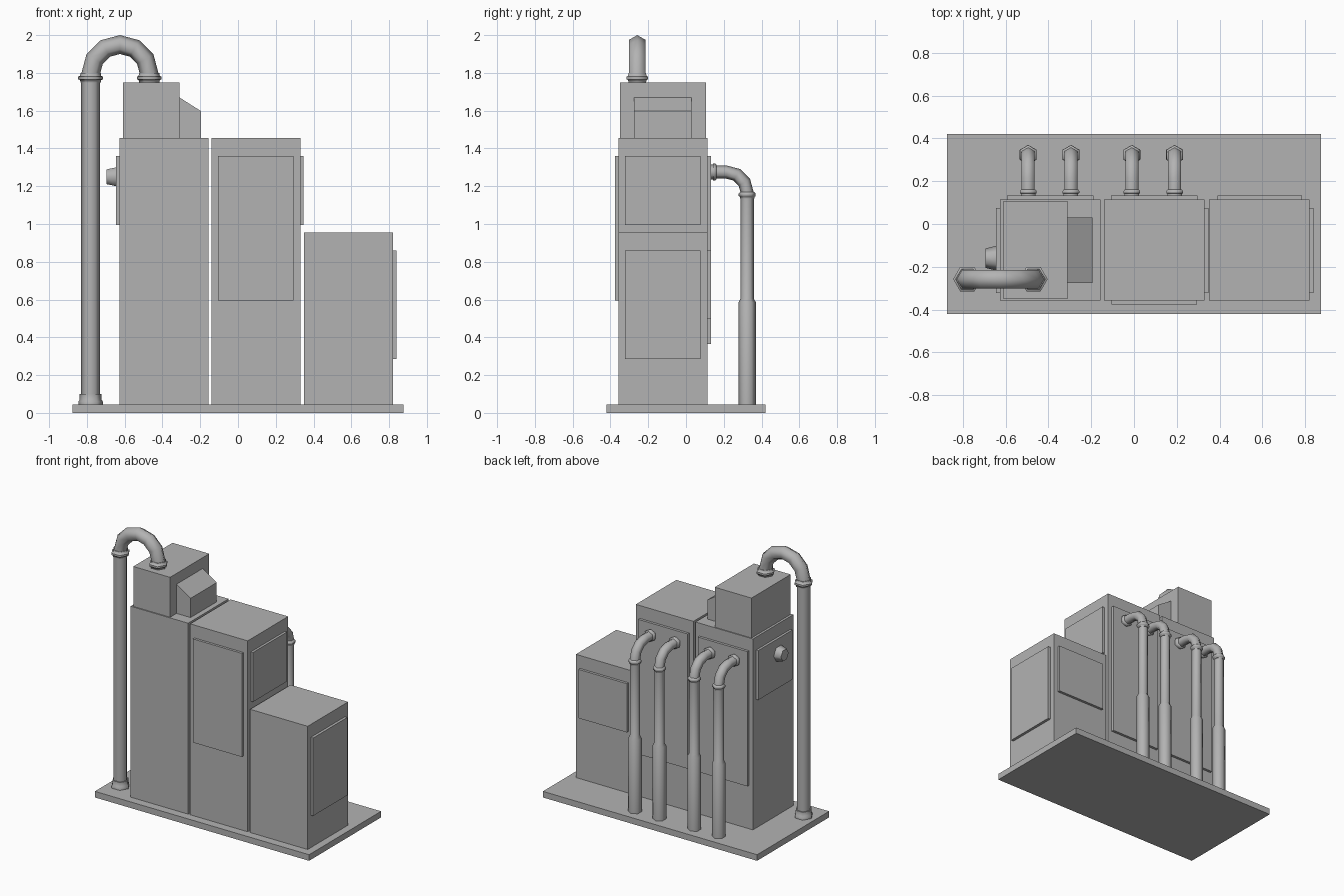
import bpy, bmesh, math
from mathutils import Vector

cube = bpy.data.objects.get("Cube")
if cube:
    bpy.data.objects.remove(cube, do_unlink=True)

# Single painted-metal colour
GREY = (0.45, 0.45, 0.45, 1.0)
metal = bpy.data.materials.new("grey_metal")
metal.use_nodes = True
metal.diffuse_color = GREY
shader = next(n for n in metal.node_tree.nodes if n.type == "BSDF_PRINCIPLED")
shader.inputs["Base Color"].default_value = GREY
shader.inputs["Roughness"].default_value = 0.6

X, Y, Z = Vector((1, 0, 0)), Vector((0, 1, 0)), Vector((0, 0, 1))


def finish(name, bm):
    bmesh.ops.recalc_face_normals(bm, faces=bm.faces)
    mesh = bpy.data.meshes.new(name)
    bm.to_mesh(mesh)
    bm.free()
    mesh.materials.append(metal)
    obj = bpy.data.objects.new(name, mesh)
    bpy.context.collection.objects.link(obj)
    return obj


def box(name, xs, ys, zs):
    """Axis-aligned box from its three ranges."""
    bm = bmesh.new()
    bmesh.ops.create_cube(bm, size=1)
    for v in bm.verts:
        v.co = [r[0] if c < 0 else r[1] for c, r in zip(v.co, (xs, ys, zs))]
    return finish(name, bm)


def sweep(name, stations, normal, sides=6):
    """Closed tube through (point, tangent, radius) stations."""
    bm = bmesh.new()
    rings = []
    for point, tangent, radius in stations:
        out = normal.cross(tangent)
        ring = []
        for i in range(sides):
            a = math.tau * i / sides
            ring.append(bm.verts.new(point + radius * (math.cos(a) * out + math.sin(a) * normal)))
        rings.append(ring)
    for low, high in zip(rings, rings[1:]):
        for i in range(sides):
            j = (i + 1) % sides
            bm.faces.new((low[i], low[j], high[j], high[i]))
    bm.faces.new(rings[0])
    bm.faces.new(rings[-1])
    obj = finish(name, bm)
    obj.data.shade_smooth()
    obj.data.set_sharp_from_angle(angle=math.radians(65))
    return obj


def straight(name, start, axis, profile, normal):
    """Turned part along an axis; profile holds (distance, radius)."""
    return sweep(name, [(start + axis * d, axis, r) for d, r in profile], normal)


def bend(centre, u, v, radius, tube, turn, steps):
    """Stations along an arc that starts at u and turns towards v."""
    result = []
    for i in range(steps + 1):
        a = turn * i / steps
        direction = u * math.cos(a) + v * math.sin(a)
        tangent = v * math.cos(a) - u * math.sin(a)
        result.append((centre + direction * radius, tangent, tube))
    return result


# Base plate and cabinets
FRONT, BACK, FLOOR = -0.358, 0.114, 0.045
box("base_plate", (-0.875, 0.875), (-0.42, 0.42), (0, FLOOR))
box("right_cabinet", (-0.627, -0.157), (FRONT, BACK), (FLOOR, 1.455))
box("middle_cabinet", (-0.14, 0.33), (FRONT, BACK), (FLOOR, 1.455))
box("left_cabinet", (0.35, 0.82), (FRONT, BACK), (FLOOR, 0.955))

# Raised access panels
SIDE = (-0.322, 0.076)
REAR = (BACK - 0.01, BACK + 0.019)
box("middle_front_panel", (-0.105, 0.295), (FRONT - 0.018, FRONT + 0.01), (0.595, 1.36))
box("middle_side_panel", (0.32, 0.348), SIDE, (0.995, 1.36))
box("right_side_panel", (-0.645, -0.617), SIDE, (0.995, 1.36))
box("left_side_panel", (0.81, 0.84), SIDE, (0.285, 0.86))
box("right_rear_panel", (-0.594, -0.19), REAR, (0.365, 1.36))
box("middle_rear_panel", (-0.107, 0.297), REAR, (0.365, 1.36))
box("left_rear_panel", (0.39, 0.785), REAR, (0.5, 0.86))

# Roof housing with a sloped hood beside it
box("roof_housing", (-0.61, -0.31), (-0.35, 0.107), (1.455, 1.75))
hood = box("sloped_hood", (-0.31, -0.195), (-0.275, 0.03), (1.455, 1.67))
for v in hood.data.vertices:
    if v.co.x > -0.2 and v.co.z > 1.6:
        v.co.z = 1.597

# Stub on the side panel
straight("side_stub", Vector((-0.64, -0.16, 1.25)), -X, [(0, 0.059), (0.055, 0.045)], Z)

# Large exhaust pipe arching over to the roof housing
PIPE_Y, R = -0.258, 0.05
riser, outlet = Vector((-0.78, PIPE_Y, FLOOR)), Vector((-0.47, PIPE_Y, 1.75))
straight("exhaust_riser", riser, Z, [(0, R), (1.75, R)], Y)
arch = bend(Vector((-0.625, PIPE_Y, 1.795)), -X, Z, 0.155, R, math.pi, 6)
sweep("exhaust_arch", arch, Y)
straight("exhaust_foot", riser, Z, [(0, 0.065), (0.015, 0.065), (0.025, 0.058), (0.055, 0.058)], Y)
collar = [(0, 0.054), (0.012, 0.056), (0.016, 0.066), (0.03, 0.066), (0.034, 0.056), (0.05, 0.054)]
for name, spot in (("riser_collar", Vector((-0.78, PIPE_Y, 1.75))), ("outlet_collar", outlet)):
    straight(name, spot, Z, collar, Y)

# Four rear pipes: out of the panel, round an elbow, down to the base
r, drop_y, top_z = 0.035, 0.324, 1.275
for i, x in enumerate((-0.495, -0.295, -0.01, 0.19), 1):
    elbow = [(Vector((x, BACK, top_z)), Y, r)]
    elbow += bend(Vector((x, drop_y - 0.11, top_z - 0.11)), Z, Y, 0.11, r, math.pi / 2, 3)
    sweep(f"rear_elbow_{i}", elbow, X)
    foot = Vector((x, drop_y, FLOOR))
    straight(f"rear_pipe_{i}", foot, Z,
             [(0, 0.046), (0.54, 0.046), (0.56, r), (1.12, r)], X)
    straight(f"wall_flange_{i}", Vector((x, 0.132, top_z)), Y,
             [(0, 0.039), (0.01, 0.039), (0.012, 0.045), (0.022, 0.045), (0.03, 0.038)], X)
    straight(f"elbow_flange_{i}", Vector((x, drop_y, 1.135)), Z,
             [(0, 0.038), (0.01, 0.039), (0.013, 0.045), (0.025, 0.045), (0.035, 0.038)], X)
